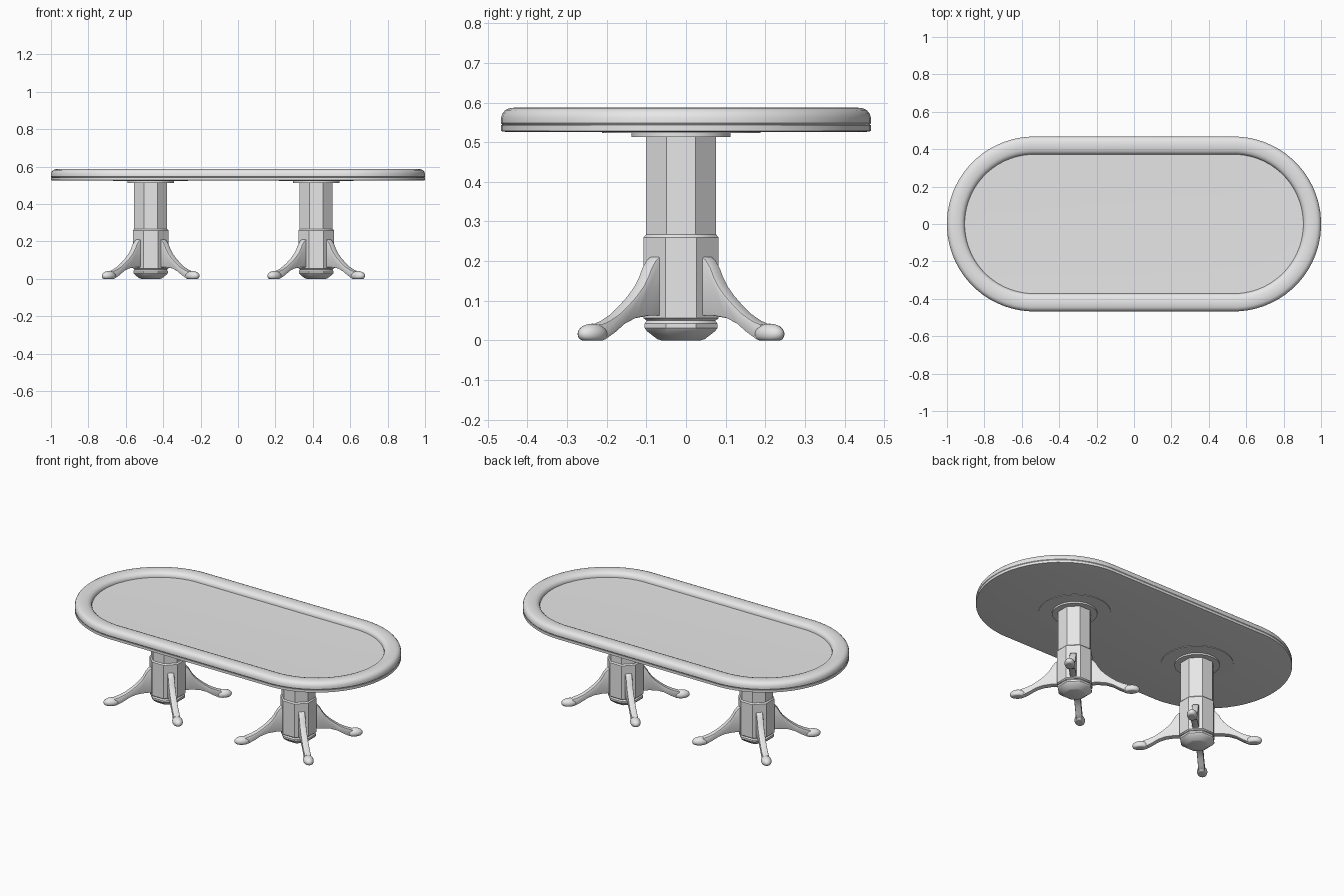
import bpy, bmesh, math
from mathutils import Matrix, Vector

cube = bpy.data.objects.get("Cube")
if cube:
    bpy.data.objects.remove(cube, do_unlink=True)

grey = bpy.data.materials.new("plain grey")
grey.use_nodes = True
grey.diffuse_color = (0.8, 0.8, 0.8, 1)
grey.node_tree.nodes["Principled BSDF"].inputs["Base Color"].default_value = (0.8, 0.8, 0.8, 1)


def finish(name, bm, angle=35):
    """Turn a bmesh into a named object, smooth with sharp creases."""
    bmesh.ops.recalc_face_normals(bm, faces=bm.faces)
    mesh = bpy.data.meshes.new(name)
    bm.to_mesh(mesh)
    bm.free()
    mesh.materials.append(grey)
    mesh.shade_smooth()
    mesh.set_sharp_from_angle(angle=math.radians(angle))
    obj = bpy.data.objects.new(name, mesh)
    bpy.context.collection.objects.link(obj)
    return obj


def loft(name, profile, sides, stretch=0.0, centre=(0, 0), closed=False):
    """Stack rings of (radius, height); stretch turns circles into ovals."""
    bm = bmesh.new()
    rings = []
    for radius, z in profile:
        r = radius / math.cos(math.pi / sides)
        ring = []
        for i in range(sides):
            a = 2 * math.pi * (i + 0.5) / sides
            x = r * math.cos(a) + math.copysign(stretch, math.cos(a))
            ring.append(bm.verts.new((centre[0] + x, centre[1] + r * math.sin(a), z)))
        rings.append(ring)
    pairs = list(zip(rings, rings[1:]))
    if closed:
        pairs.append((rings[-1], rings[0]))
    else:
        bm.faces.new(rings[0])
        bm.faces.new(rings[-1])
    for low, high in pairs:
        for i in range(sides):
            j = (i + 1) % sides
            bm.faces.new((low[i], low[j], high[j], high[i]))
    return finish(name, bm)


# Oval top: skirt board, padded rail and sunken playing surface
HALF, R = 0.533, 0.467
loft("skirt_board", [(R - 0.012, 0.526), (R, 0.528), (R, 0.543)], 64, HALF)
rail = [(0.004, 0.543), (0, 0.548), (0, 0.562), (0.004, 0.573), (0.011, 0.581),
        (0.022, 0.586), (0.045, 0.588), (0.068, 0.586), (0.082, 0.581),
        (0.091, 0.573), (0.095, 0.562), (0.095, 0.543)]
loft("padded_rail", [(R - inset, z) for inset, z in rail], 64, HALF, closed=True)
loft("playing_surface", [(0.38, 0.54), (0.38, 0.556), (0.26, 0.554)], 64, HALF)

# Side outline of a leg: distance from the column axis, height
LEG = [(0.07, 0.216), (0.09, 0.213), (0.106, 0.203), (0.122, 0.183), (0.134, 0.16),
       (0.15, 0.137), (0.175, 0.112), (0.205, 0.088), (0.237, 0.066), (0.27, 0.05),
       (0.3, 0.04), (0.31, 0.02), (0.305, 0.0), (0.285, 0.002), (0.25, 0.02),
       (0.215, 0.042), (0.177, 0.056), (0.13, 0.062), (0.07, 0.062)]


def place(bm, angle, centre):
    turn = Matrix.Translation((*centre, 0)) @ Matrix.Rotation(angle, 4, "Z")
    bmesh.ops.transform(bm, matrix=turn, verts=bm.verts)


def leg(name, angle, centre, thick=0.036):
    bm = bmesh.new()
    face = bm.faces.new([bm.verts.new((r, -thick / 2, z)) for r, z in LEG])
    out = bmesh.ops.extrude_face_region(bm, geom=[face])
    moved = [v for v in out["geom"] if isinstance(v, bmesh.types.BMVert)]
    bmesh.ops.translate(bm, vec=(0, thick, 0), verts=moved)
    # Soften the rims of both cheeks
    rims = [e for e in bm.edges if abs(e.verts[0].co.y - e.verts[1].co.y) < 1e-4]
    bmesh.ops.bevel(bm, geom=rims, offset=0.004, segments=2, affect="EDGES", profile=0.5)
    place(bm, angle, centre)
    finish(name, bm)


def foot(name, angle, centre):
    # Rounded pad, flattened where it meets the floor
    bm = bmesh.new()
    bmesh.ops.create_uvsphere(bm, u_segments=20, v_segments=12, radius=1)
    for v in bm.verts:
        v.co = Vector((0.316 + 0.045 * v.co.x, 0.029 * v.co.y,
                       max(0, 0.016 + 0.026 * v.co.z)))
    bmesh.ops.dissolve_degenerate(bm, dist=1e-5, edges=bm.edges)
    place(bm, angle, centre)
    finish(name, bm, 50)


# Two octagonal pedestals, each on four diagonal legs
for side, x in (("right", -0.467), ("left", 0.418)):
    c = (x, -0.0125)
    loft(side + "_mount_ring", [(0.2, 0.523), (0.2, 0.528)], 48, centre=c)
    loft(side + "_mount_plate", [(0.125, 0.513), (0.125, 0.527)], 48, centre=c)
    loft(side + "_upper_column", [(0.0885, 0.25), (0.0885, 0.52)], 8, centre=c)
    loft(side + "_lower_column", [(0.088, 0.05), (0.0945, 0.056), (0.0945, 0.26),
                                  (0.0885, 0.267)], 8, centre=c)
    loft(side + "_base_knob", [(0.05, 0), (0.06, 0.003), (0.086, 0.023), (0.092, 0.031),
                               (0.092, 0.042), (0.084, 0.052)], 8, centre=c)
    for k, corner in enumerate(("back_left", "back_right", "front_right", "front_left")):
        angle = math.pi / 4 + k * math.pi / 2
        leg(f"{side}_pedestal_{corner}_leg", angle, c)
        foot(f"{side}_pedestal_{corner}_foot", angle, c)
